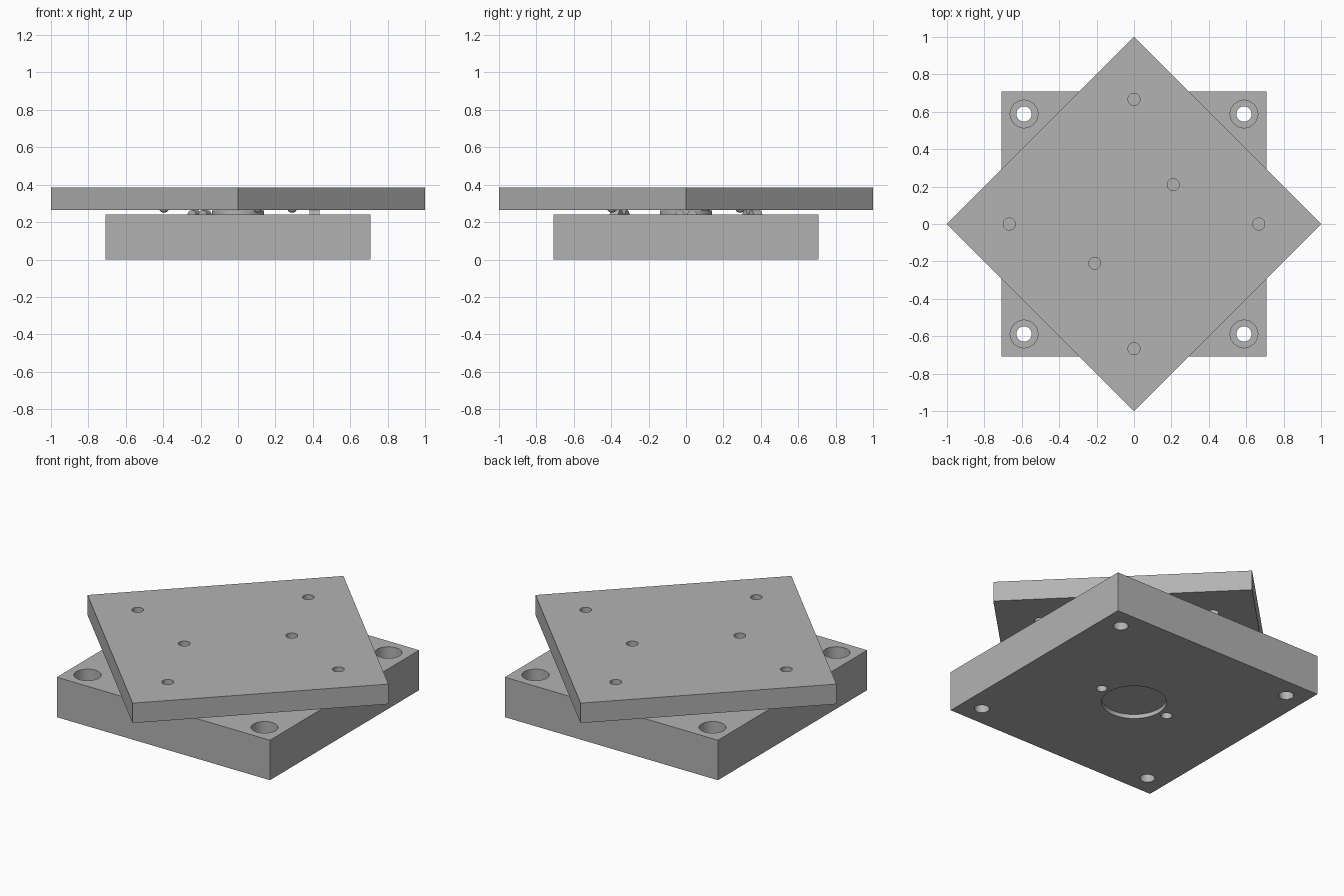
import bpy, math
from mathutils import Matrix

if "Cube" in bpy.data.objects:
    bpy.data.objects.remove(bpy.data.objects["Cube"])

grey = bpy.data.materials.new("machined_grey")
grey.diffuse_color = (0.45, 0.45, 0.45, 1)
grey.use_nodes = True
grey.node_tree.nodes["Principled BSDF"].inputs["Base Color"].default_value = grey.diffuse_color


def finish(o, name):
    o.name = name
    o.data.materials.clear()
    o.data.materials.append(grey)
    return o


def box(name, half, z0, z1, angle=0):
    bpy.ops.mesh.primitive_cube_add(size=2)
    o = bpy.context.object
    o.data.transform(Matrix.Translation((0, 0, (z0 + z1) / 2))
                     @ Matrix.Rotation(angle, 4, 'Z')
                     @ Matrix.Diagonal((half, half, (z1 - z0) / 2, 1)))
    return finish(o, name)


def disc(name, x, y, r, z0, z1, n=40):
    bpy.ops.mesh.primitive_cylinder_add(vertices=n, radius=r, depth=z1 - z0,
                                        location=(x, y, (z0 + z1) / 2))
    return finish(bpy.context.object, name)


def smooth(o):
    bpy.ops.object.select_all(action='DESELECT')
    o.select_set(True)
    bpy.context.view_layer.objects.active = o
    bpy.ops.object.shade_smooth_by_angle(angle=math.radians(30))


def drill(plate, holes):
    # cut every (x, y, radius, z0, z1) hole out of the plate
    for x, y, r, z0, z1 in holes:
        c = disc("cutter", x, y, r, z0, z1)
        m = plate.modifiers.new("hole", 'BOOLEAN')
        m.operation, m.solver, m.object = 'DIFFERENCE', 'EXACT', c
        bpy.context.view_layer.objects.active = plate
        bpy.ops.object.modifier_apply(modifier=m.name)
        bpy.data.objects.remove(c, do_unlink=True)
    smooth(plate)


# base block: counterbored corner holes, pocket and dowel holes underneath
base = box("base_plate", 0.708, 0, 0.24)
holes = [(0, 0, 0.177, -0.1, 0.025)]
for sx in (-1, 1):
    holes.append((sx * 0.23, 0, 0.03, -0.1, 0.4))
    for sy in (-1, 1):
        holes.append((sx * 0.588, sy * 0.588, 0.041, -0.1, 0.4))
        holes.append((sx * 0.588, sy * 0.588, 0.074, 0.11, 0.4))
drill(base, holes)

# top plate turned 45 degrees, with six through holes
top = box("top_plate", math.sqrt(0.5), 0.265, 0.385, math.pi / 4)
spots = [(0, 0.667), (0, -0.667), (0.667, 0), (-0.667, 0), (0.21, 0.21), (-0.21, -0.21)]
drill(top, [(x, y, 0.032, 0.1, 0.6) for x, y in spots])

# central magnet in the gap
smooth(disc("centre_magnet", 0, 0, 0.14, 0.235, 0.262))

# three balls under the top plate and three pairs of radial seat pins on the base
R = 0.41
for i in range(3):
    a = math.radians(45 + 120 * i)
    bpy.ops.mesh.primitive_uv_sphere_add(segments=24, ring_count=12, radius=0.027,
                                         location=(R * math.cos(a), R * math.sin(a), 0.277))
    smooth(finish(bpy.context.object, "locating_ball"))
    b = math.radians(120 * i)
    for t in (-0.033, 0.033):
        pin = disc("seat_pin", 0, 0, 0.026, -0.027, 0.027, 24)
        pin.data.transform(Matrix.Rotation(b, 4, 'Z') @ Matrix.Translation((R, t, 0.238))
                           @ Matrix.Rotation(math.pi / 2, 4, 'Y'))
        smooth(pin)
